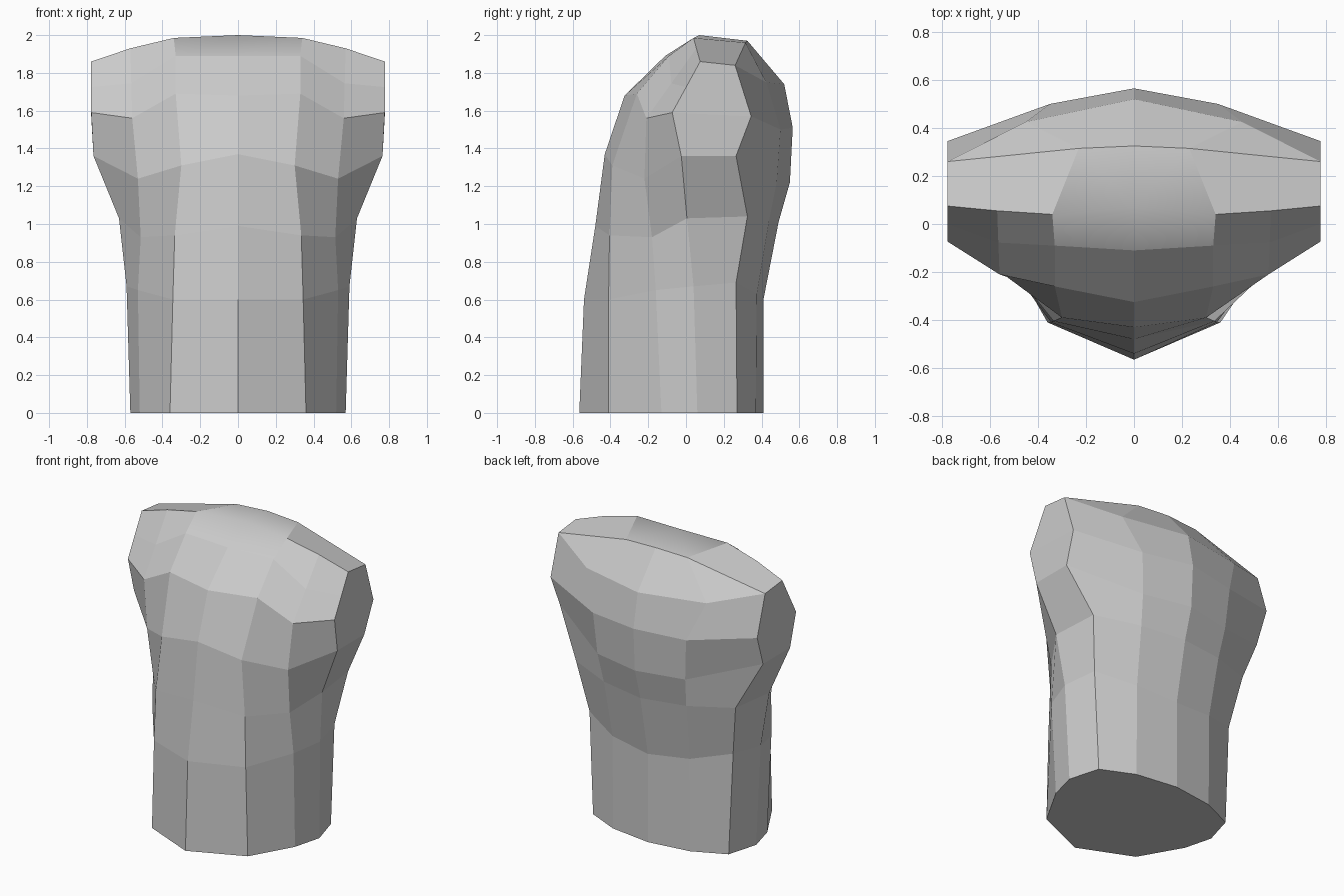
import bpy, bmesh
from mathutils import Vector

if "Cube" in bpy.data.objects:
    bpy.data.objects.remove(bpy.data.objects["Cube"])

# Vertical edge columns of the right half, from front centre round to back centre
front_mid = [(0, y, z) for y, z in [(-.565, 0), (-.54, .6), (-.48, .99), (-.43, 1.37),
                                    (-.325, 1.68), (-.11, 1.89), (.07, 2)]]
front_in = [(.36, -.41, 0), (.345, -.41, .6), (.335, -.405, .94), (.3, -.39, 1.31),
            (.33, -.26, 1.69), (.33, -.09, 1.89), (.34, .04, 1.985)]
front_out = [(.52, -.13, 0), (.53, -.16, .65), (.515, -.18, .93), (.53, -.22, 1.24),
             (.56, -.21, 1.56), (.57, .055, 1.93)]
side_front = [(.57, .06, 0), (.59, .04, .67), (.63, .005, 1.03), (.765, -.025, 1.36),
              (.777, -.073, 1.59), (.777, .075, 1.86)]
side_back = [(.51, .27, 0), (.54, .265, .69), (.6, .325, 1.04), (.765, .265, 1.36),
             (.777, .345, 1.57), (.777, .26, 1.84)]
back_in = [(.29, .37, 0), (.29, .375, .63), (.31, .44, 1.02), (.33, .48, 1.22),
           (.35, .5, 1.5), (.45, .425, 1.75), (.23, .315, 1.96)]
back_mid = [(0, y, z) for y, z in [(.41, 0), (.41, .6), (.49, 1.01), (.55, 1.22),
                                   (.565, 1.51), (.52, 1.74), (.325, 1.97)]]


def with_row(col, t):
    """Add the extra upper row part of the way along the last segment."""
    p = Vector(col[-2]).lerp(Vector(col[-1]), t)
    return col[:-1] + [tuple(p), col[-1]]


half = [front_mid, front_in, with_row(front_out, .5), with_row(side_front, .5),
        with_row(side_back, 1), back_in, back_mid]
mirrored = [[(-x, y, z) for x, y, z in c] for c in half[5:0:-1]]

# Faceted body skinned between the columns
bm = bmesh.new()
cols = [[bm.verts.new(p) for p in c] for c in half + mirrored]
n, rows = len(cols), len(cols[0])
for i in range(n):
    a, b = cols[i], cols[(i + 1) % n]
    for r in range(rows - 1):
        f = bm.faces.new((a[r], b[r], b[r + 1], a[r + 1]))
        # Softly rounded strip at the upper front
        f.smooth = r == rows - 2 and i in (0, n - 1)

# Base and top faces
bm.faces.new([c[0] for c in reversed(cols)])
top = [c[-1] for c in cols]
for ids, soft in (((0, 1, 5, 6), True), ((0, 6, 7, 11), True),
                  ((1, 2, 3, 4, 5), False), ((7, 8, 9, 10, 11), False)):
    bm.faces.new([top[k] for k in ids]).smooth = soft

bmesh.ops.remove_doubles(bm, verts=bm.verts, dist=.0005)
bmesh.ops.recalc_face_normals(bm, faces=bm.faces)
mesh = bpy.data.meshes.new("body")
bm.to_mesh(mesh)
bm.free()
body = bpy.data.objects.new("body", mesh)
bpy.context.collection.objects.link(body)
